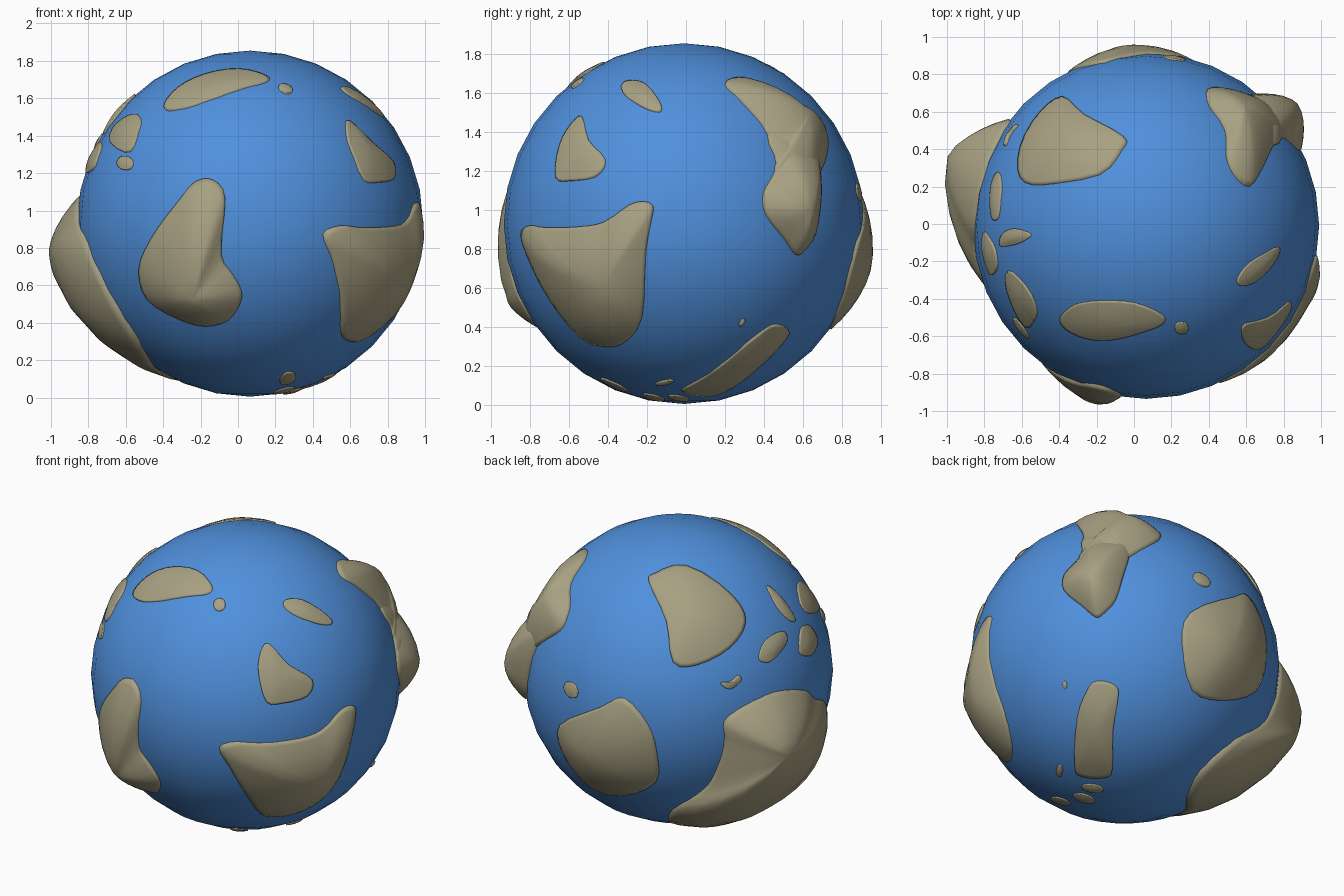
import bpy, bmesh
from math import radians, sin, cos, pi
from mathutils import Vector

if "Cube" in bpy.data.objects:
    bpy.data.objects.remove(bpy.data.objects["Cube"])

C, R = Vector((0.065, -0.01, 0.93)), 0.925

# Viewing directions used to lay outlines on the ball:
# azimuth, elevation, ball centre and drawing scale
VIEWS = {"front": (0, 0, 251, 224.6, 187), "right": (90, 0, 684, 224, 195),
         "top": (0, 90, 1146.6, 227, 187), "back": (215, 26, 678, 667, 166),
         "under": (141, -30, 1125, 668.5, 166)}


def material(name, col):
    m = bpy.data.materials.new(name)
    m.diffuse_color = (*col, 1)
    m.use_nodes = True
    m.node_tree.nodes["Principled BSDF"].inputs["Base Color"].default_value = m.diffuse_color
    return m


SEA = material("sea_blue", (0.08, 0.28, 0.72))
LAND = material("land_tan", (0.39, 0.355, 0.225))


def on_ball(view, x, y):
    """Direction on the unit ball of a point drawn in a view."""
    a, e, cx, cy, s = VIEWS[view]
    a, e = radians(a), radians(e)
    h = Vector((sin(a), -cos(a), 0))
    right = Vector((cos(a), sin(a), 0))
    up = Vector((0, 0, cos(e))) - h * sin(e)
    to_eye = h * cos(e) + Vector((0, 0, sin(e)))
    u, v = (x - cx) / s / R, (cy - y) / s / R
    w = max(0, 1 - u * u - v * v) ** 0.5
    return (right * u + up * v + to_eye * w).normalized()


def smooth_loop(p, n=3):
    """Closed Catmull-Rom curve through p."""
    out = []
    for i in range(len(p)):
        a, b, c, d = p[i - 1], p[i], p[(i + 1) % len(p)], p[(i + 2) % len(p)]
        for k in range(n):
            t = k / n
            out.append((2 * b + (c - a) * t + (2 * a - 5 * b + 4 * c - d) * t * t
                        + (3 * b - a - 3 * c + d) * t ** 3) / 2)
    return [q.normalized() for q in out]


def land(name, segs, height=0.012, peak=None, cone=0.0):
    """Raised patch: rings shrink from the coast to the peak (cone 0 round, 1 straight)."""
    pts = [on_ball(v, x, y) for v, ps in segs for x, y in ps]
    coast = smooth_loop(pts)
    top = on_ball(*peak) if peak else sum(coast, Vector()).normalized()
    bm = bmesh.new()
    rings = []
    for t in (1, 1, 0.93, 0.78, 0.6, 0.4, 0.2):
        rise = cone * (1 - t) + (1 - cone) * cos(t * pi / 2)
        r = R * 0.97 if not rings else R + 0.005 + height * rise
        rings.append([bm.verts.new(C + top.lerp(d, t).normalized() * r) for d in coast])
    tip = bm.verts.new(C + top * (R + 0.005 + height * (1 - 0.08 * cone)))
    n = len(coast)
    for a, b in zip(rings, rings[1:]):
        for i in range(n):
            j = (i + 1) % n
            bm.faces.new((a[i], a[j], b[j], b[i]))
    caps = [bm.faces.new((rings[-1][i], rings[-1][(i + 1) % n], tip)) for i in range(n)]
    bm.normal_update()
    if sum((f.normal for f in caps), Vector()).dot(top) < 0:
        bmesh.ops.reverse_faces(bm, faces=bm.faces[:])
    for f in bm.faces:
        f.smooth = True
    me = bpy.data.meshes.new(name)
    bm.to_mesh(me)
    bm.free()
    me.materials.append(LAND)
    bpy.context.collection.objects.link(bpy.data.objects.new(name, me))


def islet(name, view, x, y, rx, ry, tilt=0):
    """Small oval island."""
    c, s = cos(radians(tilt)), sin(radians(tilt))
    ps = []
    for k in range(6):
        u, v = rx * cos(k * pi / 3), ry * sin(k * pi / 3)
        ps.append((x + u * c - v * s, y + u * s + v * c))
    land(name, [(view, ps)], 0.006)


# Ocean ball
bpy.ops.mesh.primitive_uv_sphere_add(segments=32, ring_count=16, radius=R, location=C)
ball = bpy.context.object
ball.name = "ocean"
ball.data.materials.append(SEA)
bpy.ops.object.shade_smooth()

# Large continents
land("front_continent", [("front", [(196, 183), (214, 181), (226, 199), (222, 255), (233, 275),
     (242, 291), (241, 304), (229, 321), (206, 327), (180, 320), (148, 300), (140, 270),
     (152, 240), (178, 204)])], 0.11, ("front", 200, 292), 0.8)
land("right_continent", [("right", [(521, 235), (530, 226), (545, 228), (580, 227), (605, 222),
     (630, 205), (645, 202), (653, 207), (651, 222), (646, 250), (642, 318), (622, 344),
     (600, 346), (580, 337), (550, 300), (530, 262)])], 0.075, ("right", 608, 285), 0.2)
land("boot_upper", [("right", [(725, 85), (738, 78), (757, 82), (785, 99), (810, 113),
     (826, 133), (827, 152), (820, 172), (800, 200), (776, 174), (777, 155), (762, 125),
     (745, 105)])], 0.085, ("right", 799, 122), 0.3)
land("boot_saddle", [("right", [(768, 135), (790, 120), (826, 138), (819, 165), (820, 195),
     (800, 215), (766, 195), (777, 166)])], 0.05, ("right", 799, 165))
land("boot_lower", [("right", [(785, 140), (812, 145), (820, 175), (820, 205), (815, 235),
     (804, 251), (796, 255), (785, 240), (766, 215), (764, 192), (775, 174)])],
     0.115, ("right", 797, 212), 0.3)
land("left_continent", [("back", [(724, 745), (724, 722), (745, 706), (775, 692), (803, 690),
     (813, 698)]), ("front", [(88, 245), (108, 290), (140, 342), (162, 373)]),
     ("under", [(1187, 795), (1200, 768), (1235, 737), (1264, 720)])],
     0.22, ("back", 767, 739), 0.9)
land("back_continent", [("under", [(1180, 643), (1188, 612), (1230, 597), (1245, 595),
     (1261, 625), (1264, 655), (1254, 689), (1220, 699), (1190, 689)])],
     0.06, ("under", 1223, 645), 0.4)
land("top_continent", [("top", [(1063, 98), (1085, 116), (1124, 138), (1123, 150), (1100, 176),
     (1043, 186), (1021, 179), (1021, 148), (1041, 113)])], 0.03)
land("south_strip", [("under", [(1085, 692), (1092, 682), (1103, 681), (1113, 685), (1117, 694),
     (1112, 730), (1112, 768), (1105, 776), (1081, 775), (1075, 765), (1077, 715)])], 0.015)

# Middle-sized islands
islands = [
    ("top", [(1061, 318), (1075, 306), (1100, 302), (1135, 304), (1163, 316), (1163, 325),
             (1140, 334), (1110, 341), (1085, 339), (1065, 329)]),
    ("top", [(1238, 280), (1250, 264), (1275, 249), (1280, 252), (1272, 267), (1255, 283),
             (1241, 287)]),
    ("right", [(556, 178), (560, 145), (571, 125), (582, 117), (588, 140), (605, 160), (595, 177),
               (570, 181)]),
    ("front", [(111, 135), (125, 119), (139, 116), (141, 128), (130, 144), (115, 147)]),
    ("back", [(766, 587), (780, 598), (794, 620), (787, 620), (775, 606)]),
    ("back", [(758, 659), (765, 641), (780, 632), (786, 638), (782, 649), (768, 663)]),
    ("back", [(798, 650), (800, 629), (808, 626), (816, 640), (811, 654), (803, 656)]),
    ("back", [(720, 684), (730, 682), (738, 676), (740, 682), (729, 690)]),
]
for i, seg in enumerate(islands):
    land(f"island_{i + 1}", [seg], 0.01)

# Tiny islets
islets = [("top", 1182, 329, 7, 6), ("front", 126, 164, 8, 7), ("back", 572, 690, 9, 6, 60),
          ("under", 1064, 685, 2, 4), ("under", 1060, 770, 3, 6), ("under", 1093, 787, 11, 4, 8),
          ("under", 1085, 797, 11, 4, 15), ("under", 1062, 800, 10, 3, 15)]
for i, a in enumerate(islets):
    islet(f"islet_{i + 1}", *a)
# Seventh western island, seen edge-on beside the front group
land("island_9", [("back", [(797, 589), (805, 586), (817, 604), (814, 612), (801, 608)])], 0.01)
